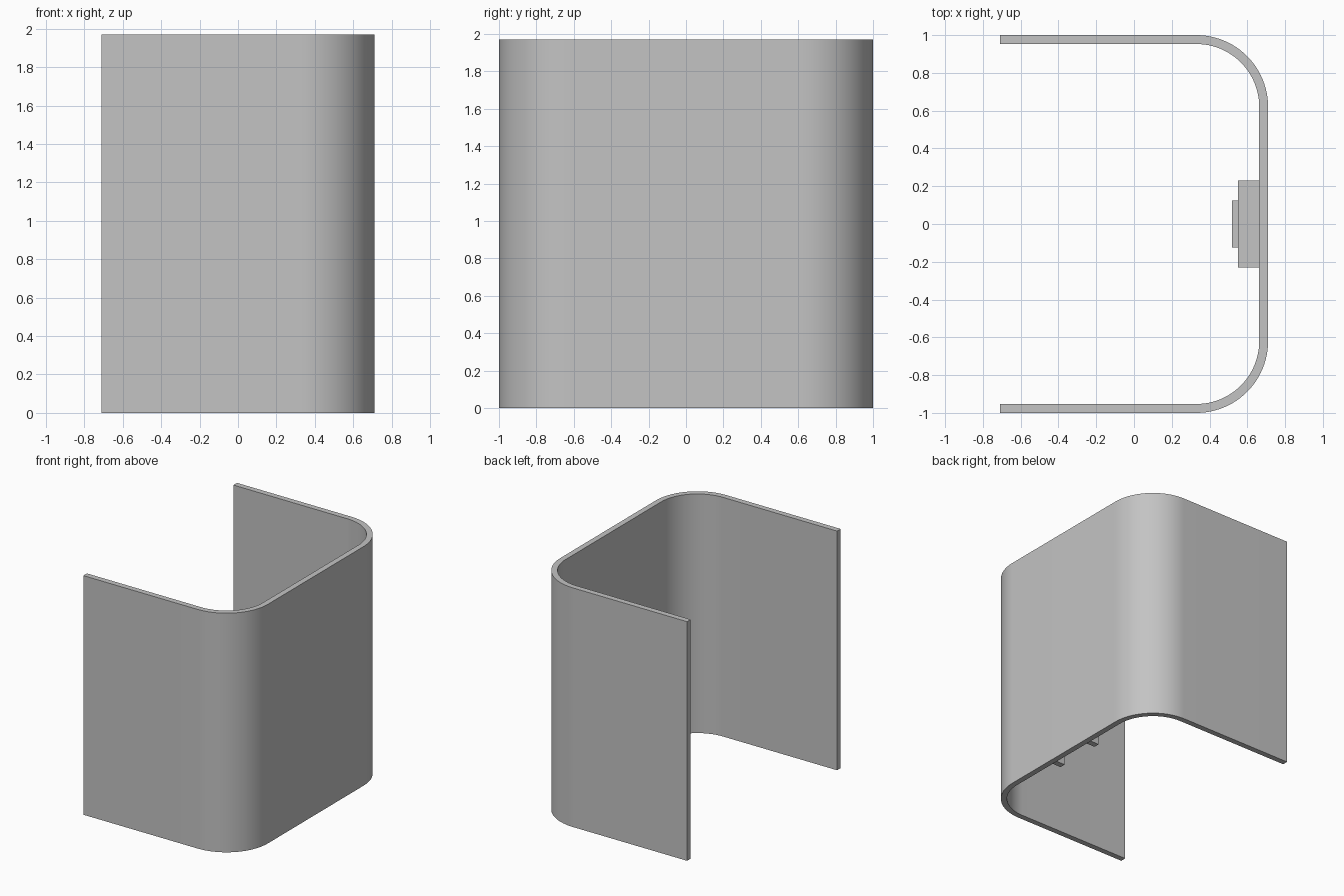
import bpy, bmesh, math

if "Cube" in bpy.data.objects:
    bpy.data.objects.remove(bpy.data.objects["Cube"], do_unlink=True)

HEIGHT = 1.97
WALL = 0.047

grey = bpy.data.materials.new("light grey")
grey.use_nodes = True
colour = (0.55, 0.55, 0.55, 1)
grey.diffuse_color = colour
grey.node_tree.nodes["Principled BSDF"].inputs["Base Color"].default_value = colour


def finish(name, bm):
    bmesh.ops.recalc_face_normals(bm, faces=bm.faces)
    mesh = bpy.data.meshes.new(name)
    bm.to_mesh(mesh)
    bm.free()
    mesh.materials.append(grey)
    obj = bpy.data.objects.new(name, mesh)
    bpy.context.collection.objects.link(obj)
    return obj


def box(name, low, high):
    bm = bmesh.new()
    bmesh.ops.create_cube(bm, size=1)
    for v in bm.verts:
        v.co = [a + (b - a) * (c + 0.5) for a, b, c in zip(low, high, v.co)]
    return finish(name, bm)


def half_path(offset, steps=24):
    """Open end, then round the corner, on the +y side."""
    cx, cy, r = 0.33, 0.62, 0.38 - offset
    points = [(-0.71, cy + r)]
    for i in range(steps + 1):
        a = math.pi / 2 * (1 - i / steps)
        points.append((cx + r * math.cos(a), cy + r * math.sin(a)))
    return points


def full_path(offset):
    half = half_path(offset)
    return half + [(x, -y) for x, y in reversed(half)]


# Curved three-sided shell, extruded upward
bm = bmesh.new()
outline = full_path(0) + full_path(WALL)[::-1]
base = bm.faces.new([bm.verts.new((x, y, 0)) for x, y in outline])
top = bmesh.ops.extrude_face_region(bm, geom=[base])
bmesh.ops.translate(bm, vec=(0, 0, HEIGHT),
                    verts=[g for g in top["geom"] if isinstance(g, bmesh.types.BMVert)])
shell = finish("curved_shell", bm)
bpy.context.view_layer.objects.active = shell
shell.select_set(True)
bpy.ops.object.shade_smooth_by_angle(angle=math.radians(30))

# Inner bracket: two cheeks, a top plate and a catch
for side, y0, y1 in (("left", 0.18, 0.23), ("right", -0.23, -0.18)):
    box("bracket_cheek_" + side, (0.55, y0, 0.03), (0.665, y1, 0.42))
box("bracket_top", (0.55, -0.18, 0.37), (0.665, 0.18, 0.42))
box("bracket_catch", (0.52, -0.125, 0.33), (0.59, 0.125, 0.37))
